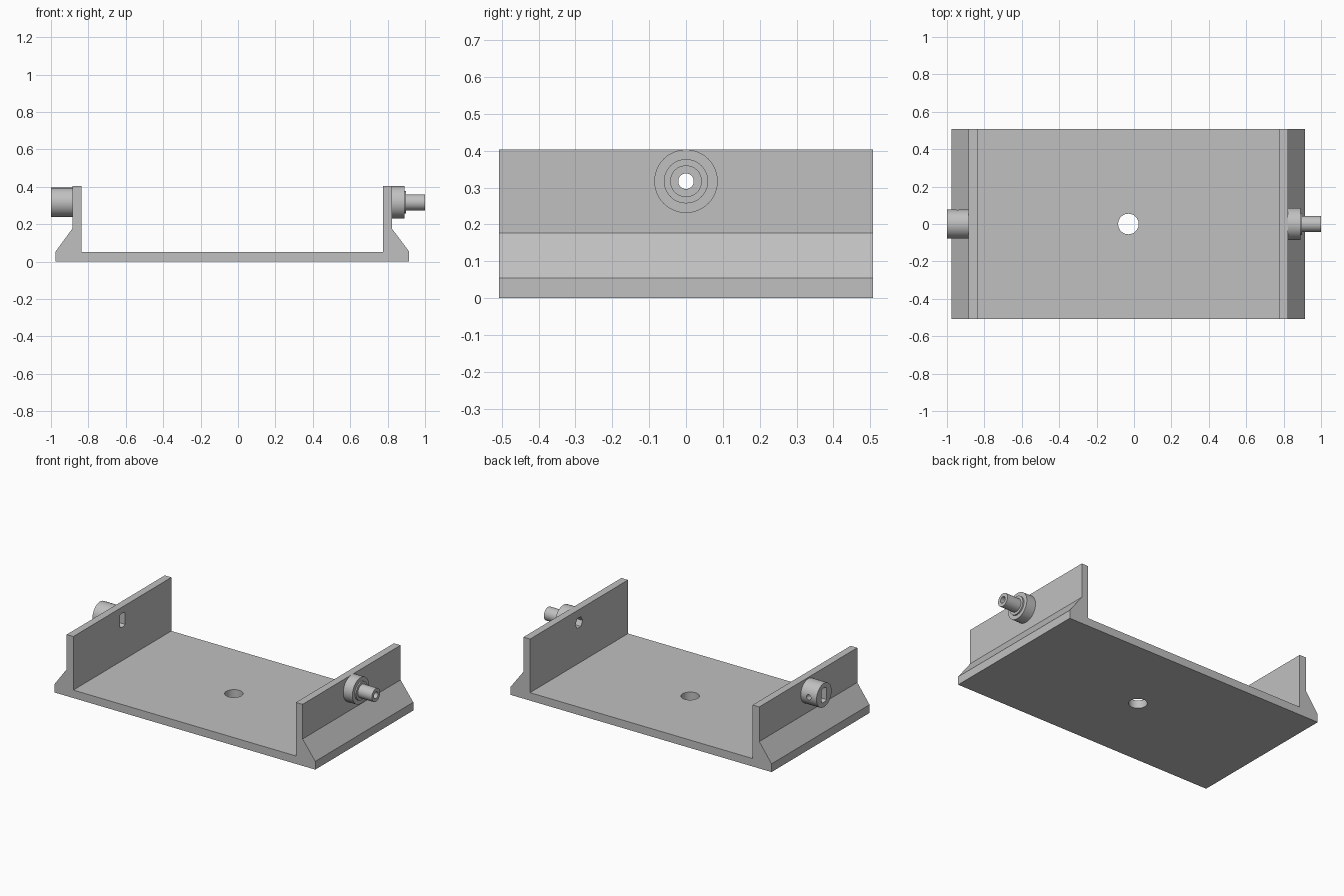
import bpy, bmesh, math
from mathutils import Matrix, Vector

if "Cube" in bpy.data.objects:
    bpy.data.objects.remove(bpy.data.objects["Cube"], do_unlink=True)

AXIS_Z = 0.317   # height of the pivot axis
HALF_Y = 0.507

grey = bpy.data.materials.new("plain_grey")
grey.use_nodes = True
colour = (0.53, 0.53, 0.53, 1)
grey.diffuse_color = colour
grey.node_tree.nodes["Principled BSDF"].inputs["Base Color"].default_value = colour


def prism(name, points, start, end, matrix=Matrix()):
    """Extrude a closed outline along local z, then place it with matrix."""
    bm = bmesh.new()
    face = bm.faces.new([bm.verts.new((u, v, start)) for u, v in points])
    new = bmesh.ops.extrude_face_region(bm, geom=[face])["geom"]
    moved = [g for g in new if isinstance(g, bmesh.types.BMVert)]
    bmesh.ops.translate(bm, verts=moved, vec=(0, 0, end - start))
    bmesh.ops.transform(bm, matrix=matrix, verts=bm.verts)
    bmesh.ops.recalc_face_normals(bm, faces=bm.faces)
    mesh = bpy.data.meshes.new(name)
    bm.to_mesh(mesh)
    bm.free()
    mesh.materials.append(grey)
    obj = bpy.data.objects.new(name, mesh)
    bpy.context.collection.objects.link(obj)
    return obj


def circle(radius, sides=48):
    return [(radius * math.cos(math.tau * i / sides),
             radius * math.sin(math.tau * i / sides)) for i in range(sides)]


def slot(radius, half_width):
    """Round outline with two flat sides."""
    limit = math.acos(half_width / radius)
    arc = [limit + (math.pi - 2 * limit) * i / 12 for i in range(13)]
    return [(radius * math.cos(a), radius * math.sin(a))
            for a in arc + [a + math.pi for a in arc]]


def frame(u, v, w, origin=(0, 0, 0)):
    m = Matrix((u, v, w)).transposed().to_4x4()
    m.translation = Vector(origin)
    return m


ALONG_X = frame((0, 1, 0), (0, 0, 1), (1, 0, 0), (0, 0, AXIS_Z))
ALONG_Y = frame((1, 0, 0), (0, 0, 1), (0, 1, 0))


def combine(target, tool, operation):
    mod = target.modifiers.new(operation, "BOOLEAN")
    mod.operation, mod.solver, mod.object = operation, "EXACT", tool
    tool.hide_render = True
    bpy.context.view_layer.objects.active = target
    bpy.ops.object.modifier_apply(modifier=mod.name)
    bpy.data.objects.remove(tool, do_unlink=True)


# Base channel with upright walls and flared feet
outline = [(-0.975, 0), (0.915, 0), (0.915, 0.054), (0.823, 0.176),
           (0.823, 0.403), (0.775, 0.403), (0.775, 0.052), (-0.838, 0.052),
           (-0.838, 0.403), (-0.886, 0.403), (-0.886, 0.176), (-0.975, 0.054)]
channel = prism("channel_base", outline, -HALF_Y, HALF_Y, ALONG_Y)
combine(channel, prism("floor_cutter", circle(0.055), -0.1, 0.2,
                       Matrix.Translation((-0.03, 0, 0))), "DIFFERENCE")
combine(channel, prism("slot_cutter", slot(0.046, 0.026), -0.95, -0.8, ALONG_X), "DIFFERENCE")
combine(channel, prism("hex_cutter", circle(0.037, 6), 0.7, 0.9, ALONG_X), "DIFFERENCE")

# Stepped pivot pin with a through bore
pin = prism("pivot_pin", circle(0.086), 0.823, 0.889, ALONG_X)
combine(pin, prism("pin_shoulder", circle(0.06), 0.86, 0.898, ALONG_X), "UNION")
combine(pin, prism("pin_shaft", circle(0.043), 0.85, 1.0, ALONG_X), "UNION")
combine(pin, prism("bore_cutter", circle(0.021), 0.7, 1.1, ALONG_X), "DIFFERENCE")

# Slotted drive socket with a set screw hole in its back
socket = prism("drive_socket", circle(0.078), -1.0, -0.886, ALONG_X)
combine(socket, prism("socket_cutter", slot(0.047, 0.026), -1.1, -0.8, ALONG_X), "DIFFERENCE")
combine(socket, prism("screw_cutter", circle(0.017, 24), 0, 0.2,
                      ALONG_Y @ Matrix.Translation((-0.943, AXIS_Z, 0))), "DIFFERENCE")

# Smooth round surfaces, keep edges crisp
for obj in (channel, pin, socket):
    bpy.ops.object.select_all(action="DESELECT")
    obj.select_set(True)
    bpy.context.view_layer.objects.active = obj
    bpy.ops.object.shade_smooth_by_angle(angle=math.radians(30))
